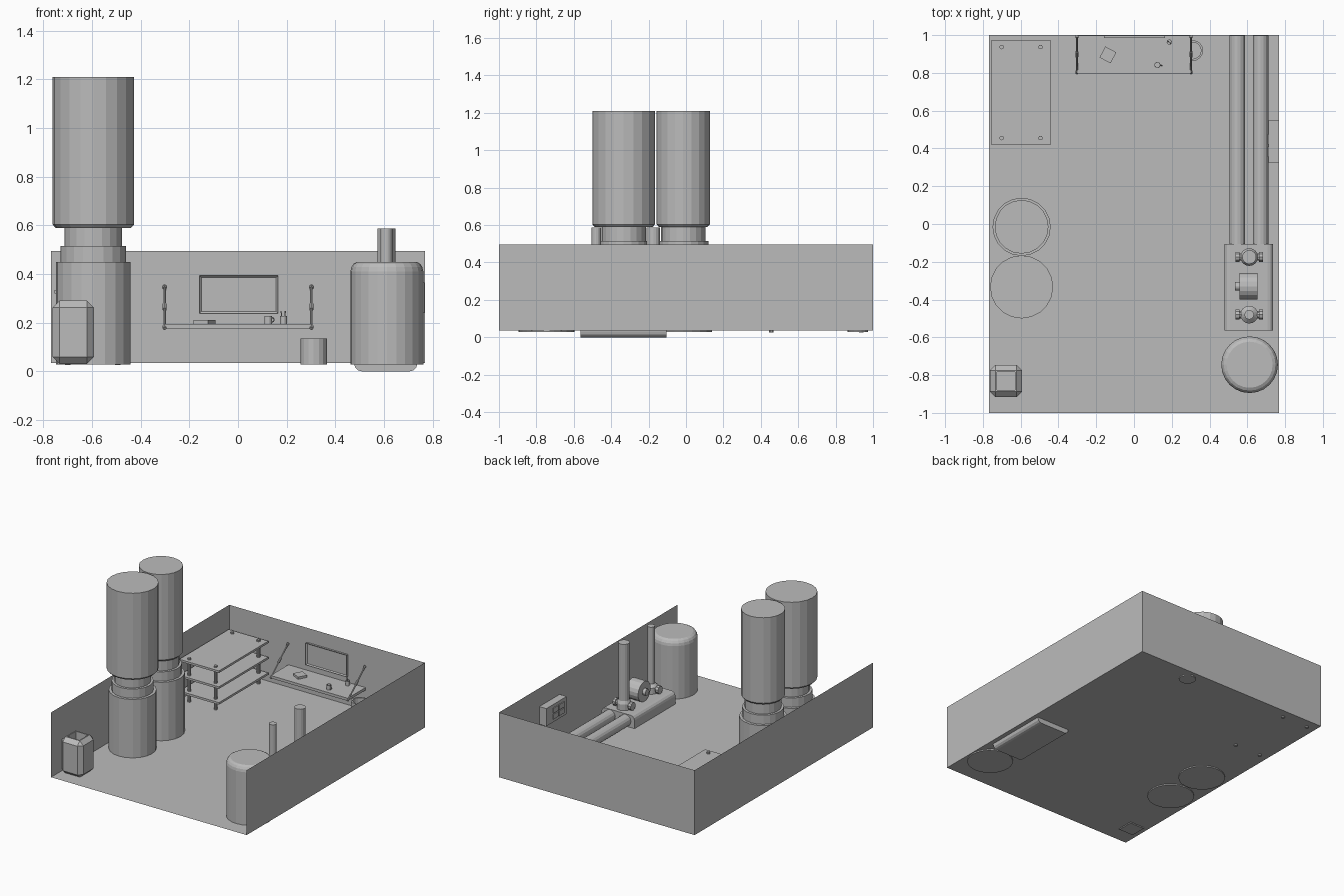
import bpy, bmesh, math
from mathutils import Vector, Matrix

if "Cube" in bpy.data.objects:
    bpy.data.objects.remove(bpy.data.objects["Cube"])

grey = bpy.data.materials.new("plain_grey")
grey.diffuse_color = (0.5, 0.5, 0.5, 1)
grey.use_nodes = True
grey.node_tree.nodes["Principled BSDF"].inputs["Base Color"].default_value = grey.diffuse_color


def finish(name, bm):
    bmesh.ops.recalc_face_normals(bm, faces=bm.faces)
    me = bpy.data.meshes.new(name)
    bm.to_mesh(me)
    bm.free()
    me.materials.append(grey)
    ob = bpy.data.objects.new(name, me)
    bpy.context.scene.collection.objects.link(ob)
    return ob


def box_bm(x0, x1, y0, y1, z0, z1):
    bm = bmesh.new()
    bmesh.ops.create_cube(bm, size=1)
    for v in bm.verts:
        v.co = ((x0 + x1) / 2 + v.co.x * (x1 - x0),
                (y0 + y1) / 2 + v.co.y * (y1 - y0),
                (z0 + z1) / 2 + v.co.z * (z1 - z0))
    return bm


def box(name, *dims):
    return finish(name, box_bm(*dims))


def lathe(name, x, y, profile, sides=20):
    """Stack of (radius, z) rings, capped at both ends."""
    bm = bmesh.new()
    rings = []
    for r, z in profile:
        rings.append([bm.verts.new((x + r * math.cos(2 * math.pi * i / sides),
                                    y + r * math.sin(2 * math.pi * i / sides), z))
                      for i in range(sides)])
    for a, b in zip(rings, rings[1:]):
        for i in range(sides):
            j = (i + 1) % sides
            bm.faces.new((a[i], a[j], b[j], b[i]))
    bm.faces.new(rings[0])
    bm.faces.new(rings[-1])
    return finish(name, bm)


def rod(name, p, q, r, sides=12):
    """Cylinder between two points."""
    p, q = Vector(p), Vector(q)
    d = q - p
    m = Matrix.Translation((p + q) / 2) @ d.to_track_quat('Z', 'Y').to_matrix().to_4x4()
    bm = bmesh.new()
    bmesh.ops.create_cone(bm, cap_ends=True, segments=sides, radius1=r, radius2=r,
                          depth=d.length, matrix=m)
    return finish(name, bm)


def plane(name, *pts):
    bm = bmesh.new()
    bm.faces.new([bm.verts.new(p) for p in pts])
    return finish(name, bm)


# Room: floor and three thin walls, open at the front
W, F, T = 0.768, 0.035, 0.495
plane("floor", (-W, -1, F), (W, -1, F), (W, 1, F), (-W, 1, F))
plane("back_wall", (-W, 1, F), (W, 1, F), (W, 1, T), (-W, 1, T))
for side, s in (("left", -1), ("right", 1)):
    plane(side + "_wall", (s * W, -1, F), (s * W, 1, F), (s * W, 1, T), (s * W, -1, T))

# Two boilers with flues
for name, y, top in (("front", -0.333, 0.167), ("rear", -0.015, 0.142)):
    lathe(name + "_boiler", -0.595, y,
          [(0.154, 0.027), (0.154, 0.45), (0.135, 0.45), (0.135, 0.515),
           (0.118, 0.515), (0.118, 0.59), (top - 0.012, 0.59),
           (top, 0.603), (top, 1.21)])

# Storage tank with rounded shoulder
lathe("storage_tank", 0.612, -0.745,
      [(0.15, 0.027), (0.15, 0.41), (0.146, 0.428), (0.137, 0.442), (0.122, 0.45)], 24)

# Pump base, long edges rounded
bm = box_bm(0.478, 0.737, -0.565, -0.105, 0.0, 0.122)
edges = [e for e in bm.edges if abs(e.verts[0].co.y - e.verts[1].co.y) > 0.1]
bmesh.ops.bevel(bm, geom=edges, offset=0.03, segments=3, profile=0.5, affect='EDGES')
finish("pump_base", bm)

# Floor pipes running to the back wall
for i, x in enumerate((0.547, 0.67)):
    rod(f"floor_pipe_{i + 1}", (x, -0.11, 0.078), (x, 0.998, 0.078), 0.041, 16)

# Riser pipes with flanges and side knobs
for name, y, r in (("rear", -0.175, 0.037), ("front", -0.48, 0.025)):
    lathe(name + "_riser", 0.61, y,
          [(0.047, 0.115), (0.047, 0.165), (r, 0.185), (r, 0.588)], 16)
    for s in (-1, 1):
        rod(name + "_riser_stub", (0.61 + s * 0.03, y, 0.15),
            (0.61 + s * 0.056, y, 0.15), 0.02, 10)
        rod(name + "_riser_knob", (0.61 + s * 0.052, y, 0.15),
            (0.61 + s * 0.072, y, 0.15), 0.028, 10)

# Pump motor wheel
rod("pump_motor", (0.558, -0.33, 0.192), (0.655, -0.33, 0.192), 0.071, 18)
rod("motor_shaft", (0.535, -0.33, 0.192), (0.56, -0.33, 0.192), 0.023, 12)

# Bin at the front left: chamfered box with a recessed top
bm = box_bm(-0.762, -0.593, -0.916, -0.747, 0.03, 0.29)
bmesh.ops.bevel(bm, geom=bm.edges[:], offset=0.028, segments=1, affect='EDGES')
bm.faces.ensure_lookup_table()
top = max(bm.faces, key=lambda f: f.calc_center_median().z)
bmesh.ops.inset_region(bm, faces=[top], thickness=0.012)
hole = bmesh.ops.extrude_discrete_faces(bm, faces=[top])["faces"][0]
for v in hole.verts:
    v.co.z -= 0.06
finish("chamfered_bin", bm)

# Shelf rack
for i, z in enumerate((0.11, 0.222, 0.335)):
    box(f"rack_shelf_{i + 1}", -0.754, -0.443, 0.418, 0.973, z - 0.015, z)
for x in (-0.70, -0.495):
    for y in (0.455, 0.937):
        rod("rack_post", (x, y, 0.026), (x, y, 0.346), 0.012, 10)

# Wall desk with diagonal stays
box("desk_top", -0.303, 0.303, 0.798, 0.998, 0.176, 0.195)
for s in (-1, 1):
    x = s * 0.302
    lo, hi = Vector((x, 0.802, 0.18)), Vector((x, 0.995, 0.35))
    rod("desk_stay", lo, hi, 0.005, 8)
    mid, d = (lo + hi) / 2, (hi - lo).normalized()
    rod("stay_turnbuckle", mid - d * 0.016, mid + d * 0.016, 0.009, 8)
    rod("stay_wall_mount", hi - d * 0.012, hi, 0.008, 8)
    rod("stay_desk_mount", lo - d * 0.006, lo + d * 0.012, 0.008, 8)

# Framed board on the back wall
bm = box_bm(-0.158, 0.164, 0.985, 0.999, 0.238, 0.393)
bm.faces.ensure_lookup_table()
face = min(bm.faces, key=lambda f: f.calc_center_median().y)
bmesh.ops.inset_region(bm, faces=[face], thickness=0.01)
for v in face.verts:
    v.co.y += 0.008
finish("wall_board", bm)

# Book on the desk
bm = box_bm(-0.033, 0.033, -0.033, 0.033, 0.195, 0.211)
bmesh.ops.transform(bm, verts=bm.verts, matrix=Matrix.Translation((-0.138, 0.895, 0))
                    @ Matrix.Rotation(math.radians(-28), 4, 'Z'))
finish("book", bm)


# Open cups: mug, pen pot and waste bucket
def cup(name, x, y, r, z0, z1, wall, sides=14):
    lathe(name, x, y, [(r, z0), (r, z1), (r - wall, z1), (r - wall, z0 + wall)], sides)


cup("mug", 0.124, 0.842, 0.016, 0.195, 0.228, 0.003)
loop = [Vector((0.138 + 0.012 * math.sin(a), 0.838, 0.212 + 0.01 * math.cos(a)))
        for a in (0, math.pi / 3, 2 * math.pi / 3, math.pi)]
for a, b in zip(loop, loop[1:]):
    rod("mug_handle", a, b, 0.003, 6)
cup("pen_pot", 0.187, 0.963, 0.014, 0.195, 0.228, 0.003)
for dx, dy in ((-0.004, 0.002), (0.003, -0.003)):
    rod("pen", (0.187 + dx, 0.963 + dy, 0.2), (0.187 + dx * 2.5, 0.963 + dy * 3, 0.247), 0.0025, 6)
cup("waste_bucket", 0.311, 0.918, 0.055, 0.027, 0.135, 0.011, 16)

# Control box on the right wall with a panel of small plates
box("control_box", 0.712, 0.767, 0.322, 0.55, 0.24, 0.365)
for i in range(2):
    for j in range(2):
        y, z = 0.355 + i * 0.065, 0.262 + j * 0.043
        box("control_plate", 0.706, 0.713, y, y + 0.056, z, z + 0.036)
